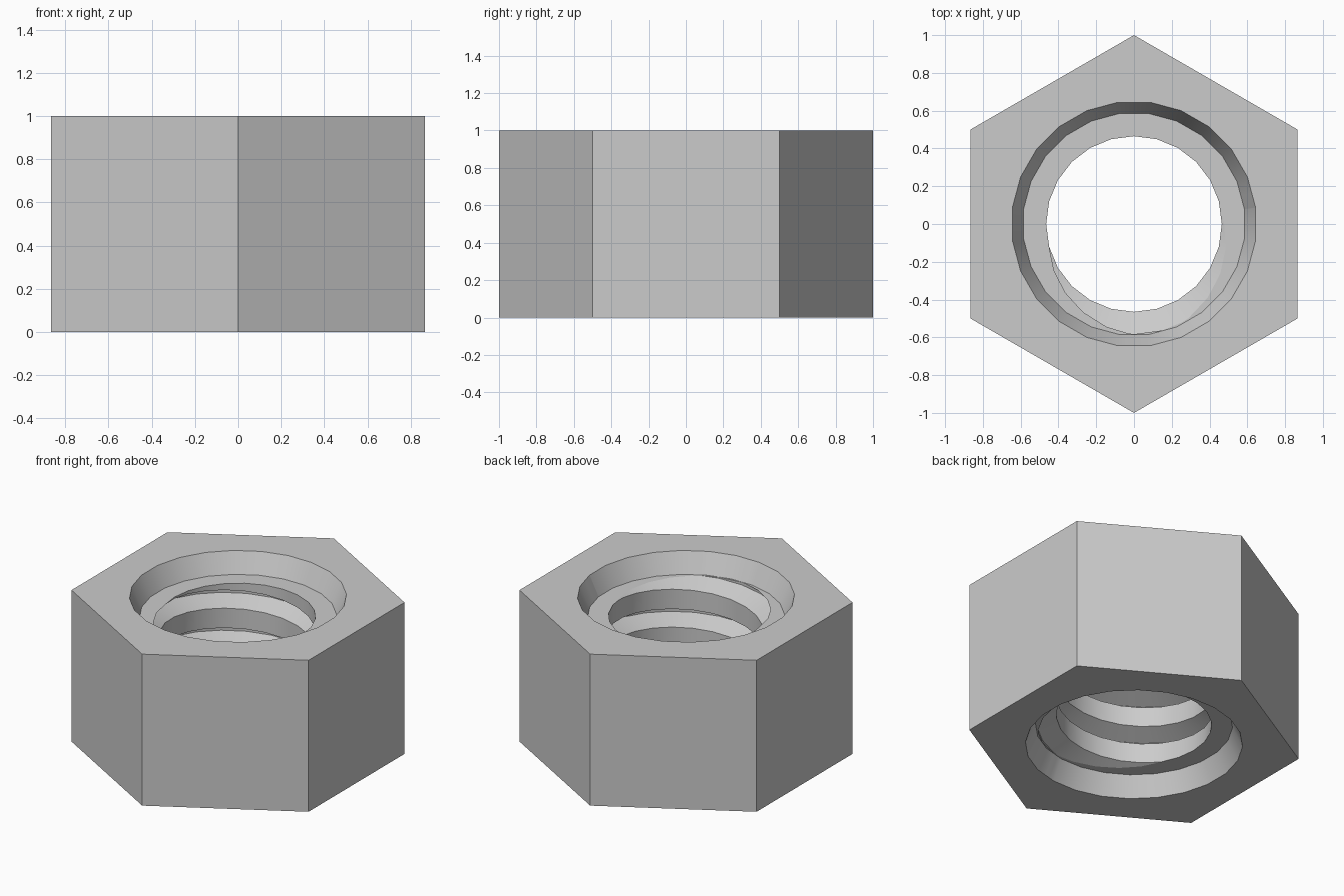
import bpy, bmesh, math
from math import radians, cos, sin, pi

if "Cube" in bpy.data.objects:
    bpy.data.objects.remove(bpy.data.objects["Cube"])

HEIGHT, CHAMFER = 1.0, 0.13
PITCH = HEIGHT / 4
CREST_R, ROOT_R = 0.465, 0.583
COLUMNS, TURNS = 48, 7
THREAD_START = radians(195)

steel = bpy.data.materials.new("steel_grey")
steel.use_nodes = True
steel.diffuse_color = (0.6, 0.6, 0.6, 1)
steel.node_tree.nodes["Principled BSDF"].inputs["Base Color"].default_value = (0.6, 0.6, 0.6, 1)


def polygon_radius(angle, sides, radius, corner=0.0):
    """Distance from the centre to the edge of a regular polygon with a corner at a given angle."""
    half = pi / sides
    return radius * cos(half) / cos((angle - corner) % (2 * half) - half)


bm = bmesh.new()

# Threaded bore: one helical profile, each column raised a little further
profile = [(CREST_R, 0.0), (CREST_R, 0.13), (ROOT_R, 0.18), (ROOT_R, 0.20)]
columns = []
for j in range(COLUMNS):
    a = 2 * pi * j / COLUMNS
    lift = HEIGHT - CHAMFER + PITCH * ((a - THREAD_START) / (2 * pi) - TURNS + 2)
    column = []
    for turn in range(TURNS):
        for radius, dz in profile:
            r = polygon_radius(a, 24, radius)
            column.append(bm.verts.new((r * cos(a), r * sin(a), lift + turn * PITCH + dz)))
    columns.append(column)

rows, step = TURNS * len(profile), len(profile)
for j in range(COLUMNS):
    shift = step if j == COLUMNS - 1 else 0
    here, there = columns[j], columns[(j + 1) % COLUMNS]
    for i in range(rows - 1 - shift):
        bm.faces.new((here[i], there[i + shift], there[i + 1 + shift], here[i + 1]))

# Trim the thread flat at both ends
for z, up in ((HEIGHT - CHAMFER, 1), (CHAMFER, -1)):
    bmesh.ops.bisect_plane(bm, geom=bm.verts[:] + bm.edges[:] + bm.faces[:], dist=1e-6,
                           plane_co=(0, 0, z), plane_no=(0, 0, up), clear_outer=True)


def extend(edges, sides, radius, corner, z):
    """Extrude a loop of edges onto a polygon at a given height."""
    out = bmesh.ops.extrude_edge_only(bm, edges=edges)["geom"]
    for v in (g for g in out if isinstance(g, bmesh.types.BMVert)):
        a = math.atan2(v.co.y, v.co.x)
        r = polygon_radius(a, sides, radius, corner)
        v.co = (r * cos(a), r * sin(a), z)
    return [g for g in out if isinstance(g, bmesh.types.BMEdge)]


# Thread shoulder, countersink and flat end face at each end
loops = {}
for inner_z, end_z in ((HEIGHT - CHAMFER, HEIGHT), (CHAMFER, 0.0)):
    loop = [e for e in bm.edges if e.is_boundary
            and all(abs(v.co.z - inner_z) < 1e-4 for v in e.verts)]
    loop = extend(loop, 24, 0.59, radians(7.5), inner_z)
    loop = extend(loop, 24, 0.65, radians(7.5), end_z)
    loops[end_z] = extend(loop, 6, 1.0, radians(30), end_z)

# Six outer sides
extend(loops[HEIGHT], 6, 1.0, radians(30), 0.0)

bmesh.ops.recalc_face_normals(bm, faces=bm.faces[:])
mesh = bpy.data.meshes.new("hex_nut")
bm.to_mesh(mesh)
bm.free()
mesh.materials.append(steel)
nut = bpy.data.objects.new("hex_nut", mesh)
bpy.context.collection.objects.link(nut)

# Smooth round surfaces, crisp edges
bpy.ops.object.select_all(action="DESELECT")
nut.select_set(True)
bpy.context.view_layer.objects.active = nut
bpy.ops.object.shade_smooth_by_angle(angle=radians(20))
